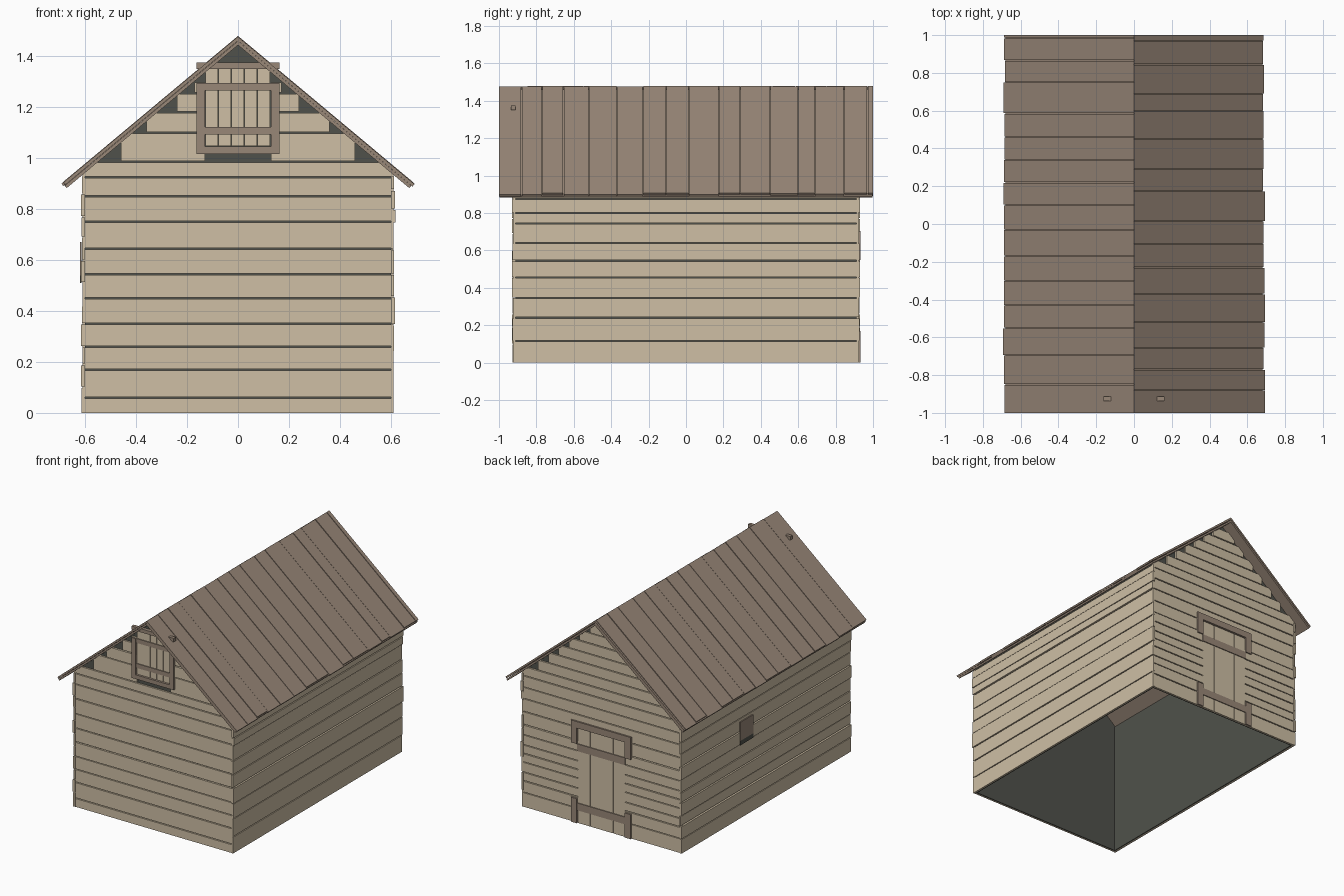
import bpy, bmesh, random

random.seed(4)
cube = bpy.data.objects.get("Cube")
if cube:
    bpy.data.objects.remove(cube, do_unlink=True)


def material(name, rgb):
    m = bpy.data.materials.new(name)
    m.use_nodes = True
    m.diffuse_color = (*rgb, 1)
    bsdf = m.node_tree.nodes["Principled BSDF"]
    bsdf.inputs["Base Color"].default_value = (*rgb, 1)
    bsdf.inputs["Roughness"].default_value = 0.9
    return m


PALE = material("pale wood", (0.62, 0.52, 0.375))
BROWN = material("brown wood", (0.315, 0.242, 0.187))
DARK = material("dark interior", (0.08, 0.083, 0.07))

RIDGE, SLOPE = 1.48, 0.835


def under(x):
    """Height of the roof underside above x."""
    return RIDGE - 0.036 - SLOPE * abs(x)


def prism(bm, pts, axis, a, b):
    """Extrude a profile of (u, z) points along x or y from a to b."""
    place = (lambda u, z, t: (t, u, z)) if axis == "x" else (lambda u, z, t: (u, t, z))
    ends = [[bm.verts.new(place(u, z, t)) for u, z in pts] for t in (a, b)]
    bm.faces.new(ends[0])
    bm.faces.new(ends[1])
    n = len(pts)
    for i in range(n):
        j = (i + 1) % n
        bm.faces.new((ends[0][i], ends[0][j], ends[1][j], ends[1][i]))


def rect(u0, u1, z0, z1):
    return [(u0, z0), (u1, z0), (u1, z1), (u0, z1)]


def finish(bm, name, mat, closed=True):
    if closed:
        bmesh.ops.recalc_face_normals(bm, faces=bm.faces)
    mesh = bpy.data.meshes.new(name)
    bm.to_mesh(mesh)
    bm.free()
    mesh.materials.append(mat)
    ob = bpy.data.objects.new(name, mesh)
    bpy.context.collection.objects.link(ob)
    return ob


def spans(seams):
    return list(zip(seams, seams[1:]))


def jitter(r):
    return random.uniform(-r, r)


# Dark lining: an open-bottomed shell behind the boards
bm = bmesh.new()
house = [(-0.6, 0), (0.6, 0), (0.6, under(0.6)), (0, under(0)), (-0.6, under(0.6))]
for side in (-1, 1):
    prism(bm, house, "y", side * 0.905, side * 0.912)
    prism(bm, rect(-0.905, 0.905, 0, under(0.6)), "x", side * 0.593, side * 0.6)
finish(bm, "inner_lining", DARK)


# Horizontal siding on the long walls
GAP = 0.003
side_seams = [0, 0.115, 0.24, 0.345, 0.455, 0.545, 0.64, 0.745, 0.80, 0.875, 0.93]
other_seams = [0, 0.10, 0.19, 0.26, 0.35, 0.42, 0.51, 0.60, 0.69, 0.77, 0.86, 0.93]
for name, side, seams in (("left_siding", 1, side_seams), ("right_siding", -1, other_seams)):
    bm = bmesh.new()
    for z0, z1 in spans(seams):
        end = 0.928 + jitter(0.004)
        prism(bm, rect(-end, end, z0 + (GAP if z0 else 0), z1 - GAP), "x",
              side * 0.6, side * (0.614 + jitter(0.004)))
    finish(bm, name, PALE)


def gable_board(bm, side, z0, z1, half, hole=0):
    """One course, trimmed to the roof and split around an opening."""
    z0 += GAP if z0 else 0
    z1 -= GAP
    reach = (under(0) - z1) / SLOPE
    outer = side * (0.924 + jitter(0.002))
    edge = [(half, z0), (half, min(z1, under(half)))]
    if reach < half:
        edge.append((reach, z1))
    mirrored = [(-x, z) for x, z in reversed(edge)]
    if hole:
        prism(bm, edge + [(hole, z1), (hole, z0)], "y", side * 0.912, outer)
        prism(bm, mirrored + [(-hole, z0), (-hole, z1)], "y", side * 0.912, outer)
    else:
        prism(bm, edge + mirrored, "y", side * 0.912, outer)


# Front gable wall with stepped upper courses
bm = bmesh.new()
front_seams = [0, 0.06, 0.17, 0.26, 0.35, 0.45, 0.545, 0.645, 0.75, 0.85, 0.925, 0.985]
for z0, z1 in spans(front_seams):
    gable_board(bm, -1, z0, z1, 0.61)
for z0, z1, half in ((0.985, 1.1, 0.46), (1.1, 1.18, 0.36), (1.18, 1.255, 0.24), (1.255, 1.3, 0.17)):
    gable_board(bm, -1, z0, z1, half, 0.13)
finish(bm, "front_siding", PALE)

# Back gable wall with the doorway
bm = bmesh.new()
back_seams = [0, 0.1, 0.18, 0.24, 0.31, 0.37, 0.43, 0.5, 0.57, 0.66, 0.75, 0.83, 0.91, 0.975]
for z0, z1 in spans(back_seams):
    gable_board(bm, 1, z0, z1, 0.61, 0.18 if z1 < 0.67 else 0)
for i in range(6):
    z = 0.975 + 0.073 * i
    gable_board(bm, 1, z, z + 0.073, 0.49 - 0.08 * i)
finish(bm, "back_siding", PALE)

# Roof: thin underlayer with separate planks on top
right_planks = [-1, -0.85, -0.695, -0.55, -0.43, -0.3, -0.17, -0.03, 0.1, 0.22,
                0.34, 0.46, 0.585, 0.75, 0.865, 0.985, 1]
left_planks = [-1, -0.88, -0.77, -0.655, -0.52, -0.37, -0.23, -0.105, 0.015, 0.175,
               0.29, 0.45, 0.6, 0.69, 0.845, 0.97, 1]


def roof_strip(bm, side, top, thick, eave, y0, y1):
    lean = thick * 0.45
    prism(bm, [(0, top), (side * eave, top - SLOPE * eave),
               (side * (eave - lean), top - thick - SLOPE * (eave - lean)),
               (0, top - thick)], "y", y0, y1)


for name, side, seams in (("left_roof", 1, left_planks), ("right_roof", -1, right_planks)):
    bm = bmesh.new()
    roof_strip(bm, side, RIDGE - 0.02, 0.016, 0.68, -0.997, 0.997)
    finish(bm, name + "_underlayer", BROWN)
    bm = bmesh.new()
    for y0, y1 in spans(seams):
        roof_strip(bm, side, RIDGE - random.uniform(0, 0.004), 0.016, 0.688 + jitter(0.005),
                   y0 + (0.002 if y0 > -1 else 0), y1 - (0.002 if y1 < 1 else 0))
    finish(bm, name + "_planks", BROWN)


def plates(name, mat, side, y0, y1, boxes):
    bm = bmesh.new()
    for box in boxes:
        prism(bm, rect(*box), "y", side * y0, side * y1)
    return finish(bm, name, mat)


# Loft hatch in the front gable
plates("hatch_planks", PALE, -1, 0.912, 0.925,
       [(-0.127 + 0.051 * i, -0.079 + 0.051 * i, 1.047, 1.35) for i in range(5)])
plates("hatch_battens", BROWN, -1, 0.922, 0.931,
       [(-0.13, 0.13, 1.092, 1.122), (-0.13, 0.13, 1.265, 1.295)])
plates("hatch_frame", BROWN, -1, 0.912, 0.936,
       [(-0.162, -0.13, 1.016, 1.295), (0.13, 0.162, 1.016, 1.295),
        (-0.13, 0.13, 1.016, 1.045), (-0.162, 0.162, 1.35, 1.375)])

# Plank door at the back
plates("door_planks", PALE, 1, 0.912, 0.925,
       [(-0.18, -0.092, 0, 0.655), (-0.088, 0.083, 0, 0.655), (0.087, 0.18, 0, 0.655)])
plates("door_battens", BROWN, 1, 0.922, 0.931,
       [(-0.185, 0.185, 0.09, 0.14), (-0.185, 0.185, 0.5, 0.55)])
jambs = [(s * 0.207 - 0.023, s * 0.207 + 0.023, z0, z1)
         for s in (-1, 1) for z0, z1 in ((0, 0.17), (0.55, 0.66))]
plates("door_frame", BROWN, 1, 0.912, 0.934, jambs + [(-0.23, 0.23, 0.66, 0.705)])

# Small shuttered vent on one long wall
for name, mat, z0, z1 in (("vent_shutter", BROWN, 0.54, 0.67), ("vent_opening", DARK, 0.51, 0.54)):
    bm = bmesh.new()
    prism(bm, rect(0.15, 0.29, z0, z1), "x", -0.614, -0.621)
    finish(bm, name, mat)
